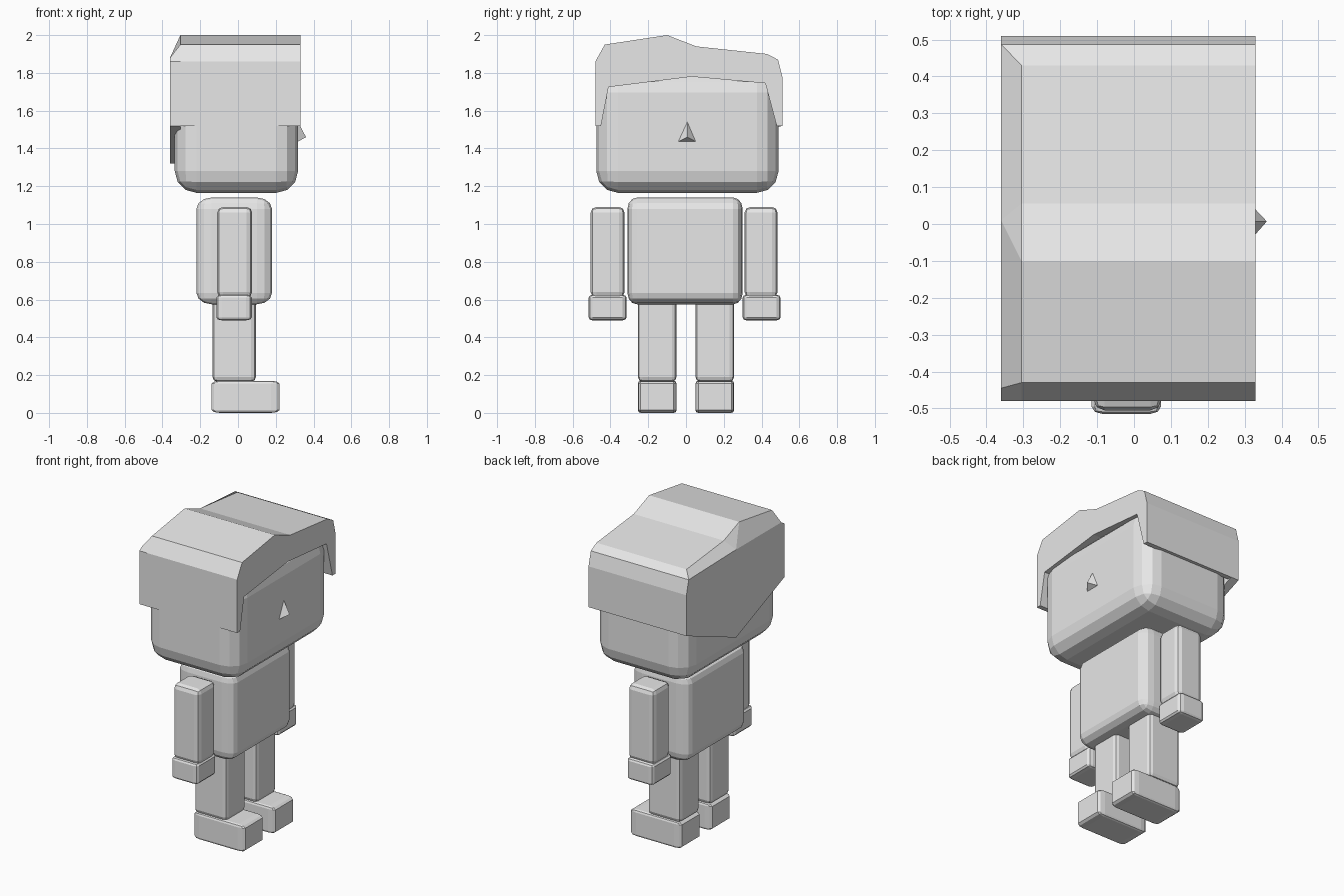
import bpy, bmesh
from mathutils import Vector

if "Cube" in bpy.data.objects:
    bpy.data.objects.remove(bpy.data.objects["Cube"])

grey = bpy.data.materials.new("light_grey")
grey.diffuse_color = (0.8, 0.8, 0.8, 1)
grey.use_nodes = True
grey.node_tree.nodes["Principled BSDF"].inputs["Base Color"].default_value = grey.diffuse_color


def finish(name, bm):
    bmesh.ops.recalc_face_normals(bm, faces=bm.faces)
    me = bpy.data.meshes.new(name)
    bm.to_mesh(me)
    bm.free()
    me.materials.append(grey)
    ob = bpy.data.objects.new(name, me)
    bpy.context.collection.objects.link(ob)
    return ob


def rounded_box(name, lo, hi, radius, seg=3):
    """Box between two corners, with its own bevel radius along each axis."""
    lo, hi, r = Vector(lo), Vector(hi), Vector(radius)
    size, mid = hi - lo, (lo + hi) / 2
    bm = bmesh.new()
    bmesh.ops.create_cube(bm, size=1)
    for v in bm.verts:
        v.co = Vector(v.co[i] * size[i] / r[i] for i in range(3))
    bmesh.ops.bevel(bm, geom=bm.edges[:], offset=1, segments=seg,
                    profile=0.5, affect='EDGES')
    for v in bm.verts:
        v.co = Vector(v.co[i] * r[i] + mid[i] for i in range(3))
    return finish(name, bm)


# Head and torso
rounded_box("head", (-0.335, -0.475, 1.165), (0.318, 0.49, 1.81), (0.115, 0.115, 0.115))
rounded_box("torso", (-0.22, -0.31, 0.575), (0.18, 0.30, 1.14), (0.08, 0.05, 0.06))

# Limbs, one set per side
for side, arm, hand, leg in (
        ("right", (-0.505, -0.325), (-0.515, -0.315), (-0.255, -0.05)),
        ("left", (0.31, 0.485), (0.30, 0.50), (0.05, 0.255))):
    rounded_box(side + "_arm", (-0.11, arm[0], 0.61), (0.075, arm[1], 1.09), (0.03, 0.03, 0.03), 2)
    rounded_box(side + "_hand", (-0.115, hand[0], 0.49), (0.073, hand[1], 0.625), (0.03, 0.02, 0.015), 2)
    rounded_box(side + "_leg", (-0.135, leg[0], 0.165), (0.095, leg[1], 0.60), (0.025, 0.025, 0.025), 2)
    rounded_box(side + "_foot", (-0.14, leg[0], 0.0), (0.22, leg[1], 0.17), (0.045, 0.015, 0.015), 2)

# Nose: small pyramid
bm = bmesh.new()
base = [bm.verts.new(p) for p in ((0.31, 0.007, 1.555), (0.31, -0.05, 1.432), (0.31, 0.06, 1.432))]
tip = bm.verts.new((0.36, 0.007, 1.46))
bm.faces.new(base)
for i in range(3):
    bm.faces.new((base[i], base[(i + 1) % 3], tip))
finish("nose", bm)

# Hair: arched shell over the head with a chamfered, pointed back
outer = [(-0.48, 1.52), (-0.48, 1.86), (-0.43, 1.95), (-0.10, 2.0), (0.055, 1.94),
         (0.43, 1.90), (0.487, 1.87), (0.51, 1.78), (0.51, 1.52)]
back = [(-0.48, 1.52), (-0.48, 1.86), (-0.445, 1.88), (0.01, 1.88), (0.01, 1.88),
        (0.487, 1.87), (0.487, 1.87), (0.51, 1.78), (0.51, 1.52)]
inner = [(-0.45, 1.52), (-0.41, 1.725), (0.03, 1.78), (0.42, 1.745), (0.48, 1.52)]
FRONT, MID, BACK = 0.33, -0.305, -0.36
bm = bmesh.new()


def row(x, pts):
    return [bm.verts.new((x, y, z)) for y, z in pts]


def bridge(a, b):
    for i in range(len(a) - 1):
        bm.faces.new((a[i], a[i + 1], b[i + 1], b[i]))


of, om, ob_ = row(FRONT, outer), row(MID, outer), row(BACK, back)
nf, nm = row(FRONT, inner), row(MID, inner)
pm, pb = row(MID, [(0.01, 1.32)])[0], row(BACK, [(0.01, 1.32)])[0]
bridge(of, om)
bridge(om, ob_)
bridge(nf, nm)
bm.faces.new(of + nf[::-1])                   # front rim
bm.faces.new(ob_ + [pb])                      # back panel
bm.faces.new([om[0]] + nm + [om[-1], pm])     # inside of back panel
for k in (0, -1):                             # bottom edges
    bm.faces.new((of[k], om[k], nm[k], nf[k]))
    bm.faces.new((om[k], ob_[k], pb, pm))
bmesh.ops.remove_doubles(bm, verts=bm.verts[:], dist=0.0005)
finish("hair", bm)
